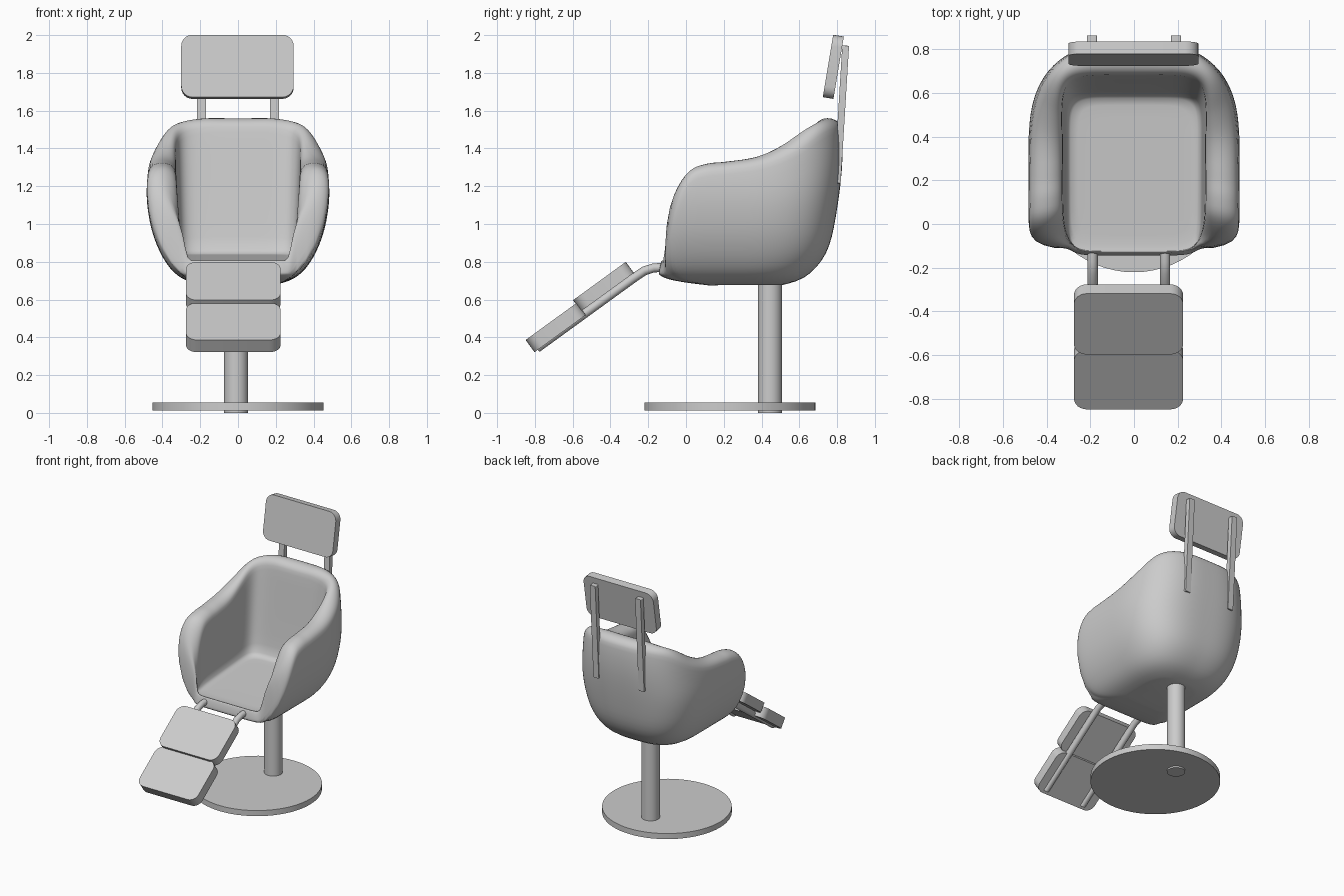
import bpy, bmesh
from math import sin, cos, pi, radians, hypot

if "Cube" in bpy.data.objects:
    bpy.data.objects.remove(bpy.data.objects["Cube"])


def finish(name, bm, angle=30):
    bmesh.ops.recalc_face_normals(bm, faces=bm.faces)
    me = bpy.data.meshes.new(name)
    bm.to_mesh(me)
    bm.free()
    ob = bpy.data.objects.new(name, me)
    bpy.context.collection.objects.link(ob)
    bpy.ops.object.select_all(action='DESELECT')
    ob.select_set(True)
    bpy.context.view_layer.objects.active = ob
    bpy.ops.object.shade_smooth_by_angle(angle=radians(angle))
    return ob


def cyl(name, x, y, z0, z1, r, n):
    bm = bmesh.new()
    bmesh.ops.create_cone(bm, cap_ends=True, segments=n, radius1=r, radius2=r, depth=z1 - z0)
    finish(name, bm).location = (x, y, (z0 + z1) / 2)


def slab(name, loc, tilt, w, l, t, r):
    """Rounded rectangle plate, length axis tilted up from +y."""
    bm = bmesh.new()
    vs = []
    for k, (sx, sy) in enumerate([(1, 1), (-1, 1), (-1, -1), (1, -1)]):
        for j in range(7):
            a = (k + j / 6) * pi / 2
            vs.append(bm.verts.new((sx * (w / 2 - r) + r * cos(a),
                                    sy * (l / 2 - r) + r * sin(a), -t / 2)))
    f = bm.faces.new(vs)
    ext = bmesh.ops.extrude_face_region(bm, geom=[f])
    bmesh.ops.translate(bm, vec=(0, 0, t),
                        verts=[v for v in ext['geom'] if isinstance(v, bmesh.types.BMVert)])
    ob = finish(name, bm)
    ob.location = loc
    ob.rotation_euler.x = radians(tilt)


def interp(pts, x):
    """Cubic Hermite through (x, value) pairs."""
    if x <= pts[0][0]:
        return pts[0][1]
    if x >= pts[-1][0]:
        return pts[-1][1]
    i = max(k for k in range(len(pts) - 1) if pts[k][0] <= x)

    def slope(k):
        a, b = pts[max(k - 1, 0)], pts[min(k + 1, len(pts) - 1)]
        return (b[1] - a[1]) / (b[0] - a[0])
    (x0, v0), (x1, v1) = pts[i], pts[i + 1]
    d = x1 - x0
    t = (x - x0) / d
    return ((2*t**3 - 3*t*t + 1) * v0 + (t**3 - 2*t*t + t) * d * slope(i)
            + (3*t*t - 2*t**3) * v1 + (t**3 - t*t) * d * slope(i + 1))


# Tub shell: profiles against height, and rim height against depth
CY = 0.3
WIDTH = [(.675, .17), (.69, .25), (.73, .325), (.8, .385), (.9, .435), (1.0, .465),
         (1.15, .485), (1.3, .475), (1.56, .45)]
FRONT = [(.675, .12), (.69, .0), (.71, -.1), (.74, -.15), (.78, -.17), (1.56, -.17)]
BACK = [(.675, .5), (.69, .57), (.73, .65), (.85, .745), (1.05, .795), (1.35, .83), (1.56, .82)]
RIM = [(-.17, .79), (-.155, .8), (-.14, .91), (-.12, 1.03), (-.08, 1.16), (0, 1.28), (.1, 1.32),
       (.2, 1.33), (.4, 1.36), (.55, 1.42), (.7, 1.52), (.8, 1.56), (.83, 1.56)]


def plan(a, w, yf, yb, nf, nb):
    c, s = sin(a), -cos(a)
    n = nf if s < 0 else nb
    r = (abs(c)**n + abs(s)**n) ** (-1 / n)
    return w * r * c, CY + r * s * ((CY - yf) if s < 0 else (yb - CY))


def outer(a, z):
    return plan(a, interp(WIDTH, z), interp(FRONT, z), interp(BACK, z), 8, 3)


def inner(a, z):
    k = (z - .8) / .7
    return plan(a, .31 + .025 * k, -.125, .59 + .09 * k, 8, 7)


def floor(y):
    return .80 + .045 * (y + .13) / .7


def column(a):
    y = outer(a, 1.2)[1]
    h = interp(RIM, y)
    drop = .06 * min(hypot(1, (interp(RIM, y + .01) - interp(RIM, y - .01)) / .02), 4)
    fl = floor(inner(a, .8)[1])
    zo, zi = max(h - drop, .735), max(h - drop, fl)
    pts = []
    for i in range(19):
        z = .675 + (zo - .675) * (i / 18) ** 1.7
        pts.append((*outer(a, z), z))
    (xo, yo), (xi, yi) = outer(a, zo), inner(a, zi)
    for i in range(1, 12):
        t = i / 12 * pi
        k = (1 - cos(t)) / 2
        pts.append((xo + (xi - xo) * k, yo + (yi - yo) * k,
                    zo + (zi - zo) * k + sin(t) * max(h - (zo + zi) / 2, .02)))
    for i in range(9):
        z = zi + (fl - zi) * i / 8
        x, yy = inner(a, z)
        s = 1 - .012 * (i / 8) ** 6
        pts.append((x * s, CY + (yy - CY) * s, z + .001))
    x, yy = inner(a, fl)
    for s in (.95, .85, .65, .4, .15):
        y2 = CY + (yy - CY) * s
        pts.append((x * s, y2, floor(y2) - .006))
    return pts


bm = bmesh.new()
N = 192
cols = [[bm.verts.new(p) for p in column(2 * pi * i / N)] for i in range(N)]
for i in range(N):
    A, B = cols[i], cols[(i + 1) % N]
    for j in range(len(A) - 1):
        bm.faces.new((A[j], B[j], B[j + 1], A[j + 1]))
bm.faces.new([c[0] for c in cols])
bm.faces.new([c[-1] for c in cols])
for _ in range(3):
    bmesh.ops.smooth_vert(bm, verts=bm.verts, factor=.4,
                          use_axis_x=True, use_axis_y=True, use_axis_z=True)
finish("tub_seat_shell", bm, 80)

# Pedestal
cyl("base_disc", 0, .232, .012, .055, .453, 64)
cyl("pedestal_post", -.01, .445, 0, .72, .064, 32)

# Headrest and its two supports
slab("headrest_pad", (-.003, .78, 1.832), 80.5, .595, .335, .057, .06)
for side, x in (("left", -.193), ("right", .193)):
    slab("headrest_support_" + side, (x, .823, 1.58), 86.5, .046, .73, .036, .006)

# Footrest pads and bent tubes
slab("footrest_upper_pad", (-.025, -.437, .669), 36, .5, .345, .072, .06)
slab("footrest_lower_pad", (-.025, -.69, .452), 36, .5, .335, .08, .06)
for side, x in (("left", -.19), ("right", .142)):
    cu = bpy.data.curves.new("footrest_tube_" + side, 'CURVE')
    cu.dimensions = '3D'
    cu.bevel_depth = .024
    cu.bevel_resolution = 4
    cu.use_fill_caps = True
    sp = cu.splines.new('POLY')
    path = [(-.79, .342), (-.28, .712), (-.22, .752), (-.17, .768), (-.08, .77)]
    sp.points.add(len(path) - 1)
    for p, (y, z) in zip(sp.points, path):
        p.co = (x, y, z, 1)
    bpy.context.collection.objects.link(bpy.data.objects.new("footrest_tube_" + side, cu))
